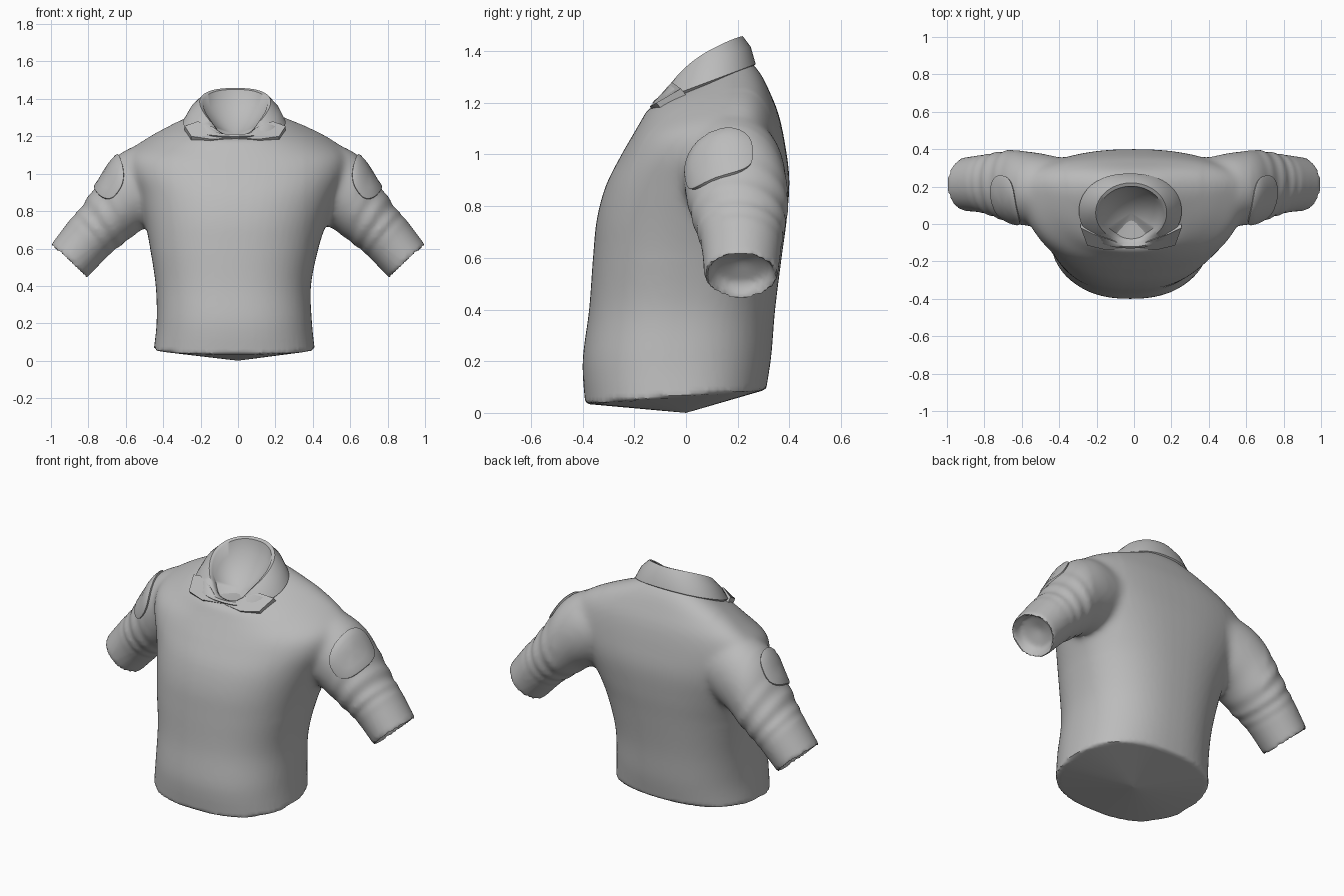
import bpy, bmesh, math
from mathutils import Vector

if "Cube" in bpy.data.objects:
    bpy.data.objects.remove(bpy.data.objects["Cube"])

grey = bpy.data.materials.new("cloth grey")
grey.diffuse_color = (0.5, 0.5, 0.5, 1)
grey.use_nodes = True
grey.node_tree.nodes["Principled BSDF"].inputs["Base Color"].default_value = grey.diffuse_color


def spline(rows, t):
    """Catmull-Rom value of a list of equal-length rows at parameter t."""
    i = min(int(t), len(rows) - 2)
    f = t - i
    p = [rows[max(0, min(len(rows) - 1, i + k))] for k in (-1, 0, 1, 2)]
    return [b + 0.5 * f * (c - a + f * (2*a - 5*b + 4*c - d + f * (3*(b - c) + d - a)))
            for a, b, c, d in zip(*p)]


def finish(bm, name, angle=40):
    bmesh.ops.recalc_face_normals(bm, faces=bm.faces)
    mesh = bpy.data.meshes.new(name)
    bm.to_mesh(mesh)
    bm.free()
    mesh.materials.append(grey)
    ob = bpy.data.objects.new(name, mesh)
    bpy.context.collection.objects.link(ob)
    select(ob)
    bpy.ops.object.shade_smooth_by_angle(angle=math.radians(angle))
    return ob


def select(*obs):
    bpy.ops.object.select_all(action='DESELECT')
    for o in obs:
        o.select_set(True)
    bpy.context.view_layer.objects.active = obs[0]


def loft(bm, rings, start=None, end=None):
    """Bridge closed rings of points, with optional fan caps to a point."""
    vs = [[bm.verts.new(p) for p in r] for r in rings]
    n = len(vs[0])
    for a, b in zip(vs, vs[1:]):
        for i in range(n):
            bm.faces.new((a[i], a[(i + 1) % n], b[(i + 1) % n], b[i]))
    for ring, tip in ((vs[0], start), (vs[-1], end)):
        if tip is not None:
            v = bm.verts.new(tip)
            for i in range(n):
                bm.faces.new((ring[i], ring[(i + 1) % n], v))


# Torso sections: front z, back z, half width, centre x, front y, side y, back y
TORSO = [
    (0.035, 0.09, .43, -.02, -.39, -.04, .31),
    (0.20, 0.22, .415, -.02, -.40, -.03, .33),
    (0.40, 0.40, .415, -.025, -.375, 0, .345),
    (0.60, 0.60, .45, -.02, -.36, .04, .37),
    (0.75, 0.75, .49, -.01, -.345, .10, .39),
    (0.88, 0.90, .54, 0, -.31, .16, .40),
    (0.99, 1.03, .59, 0, -.255, .18, .385),
    (1.06, 1.15, .575, 0, -.215, .18, .36),
    (1.12, 1.24, .46, 0, -.18, .17, .325),
    (1.17, 1.31, .33, -.01, -.15, .12, .29),
    (1.19, 1.36, .23, -.015, -.12, .07, .25)]


def torso_ring(t, n=64):
    zf, zb, w, cx, yf, yc, yb = spline(TORSO, t)
    pts = []
    for i in range(n):
        a = 2 * math.pi * i / n
        s, c = math.sin(a), math.cos(a)
        x = cx + w * math.copysign(abs(s) ** (2 / 2.35), s)
        k = abs(c) ** (2 / 2.35)
        y = yc + (yf - yc) * k if c > 0 else yc + (yb - yc) * k
        pts.append((x, y, zf + (zb - zf) * (y - yf) / (yb - yf)))
    return pts


bm = bmesh.new()
loft(bm, [torso_ring(i / 5) for i in range(51)], (0, 0, 0), (-.015, .06, 1.2))
body = finish(bm, "shirt_body")

# Sleeve sections: top x, top z, underside x, underside z, front y, back y
SLEEVE = [
    (.36, 1.13, .30, .85, .05, .34),
    (.54, 1.15, .42, .75, .00, .375),
    (.66, 1.08, .50, .71, -.01, .39),
    (.75, .95, .56, .665, .01, .395),
    (.84, .82, .65, .60, .04, .38),
    (.905, .745, .71, .545, .06, .37),
    (1.0, .62, .81, .44, .07, .355)]


def sleeve_point(t, a, scale=1.0, folds=True):
    ux, uz, lx, lz, yf, yb = spline(SLEEVE, t)
    c = Vector(((ux + lx) / 2, (yf + yb) / 2, (uz + lz) / 2))
    up = Vector(((ux - lx) / 2, 0, (uz - lz) / 2))
    if folds and 2.4 < t < 5.2:
        fade = math.sin((t - 2.4) / 2.8 * math.pi)
        scale *= 1 + .03 * fade * math.sin(t * 9 + 1.6 * math.sin(a + .6))
    return c + scale * (up * math.cos(a) - Vector((0, (yb - yf) / 2, 0)) * math.sin(a))


def sleeve(side):
    bm = bmesh.new()
    ang = [2 * math.pi * i / 40 for i in range(40)]
    rings = [[sleeve_point(i / 10, a) for a in ang] for i in range(61)]
    # hollow cuff mouth
    rings.append([sleeve_point(6, a, .92) for a in ang])
    rings.append([sleeve_point(5.6, a, .75) for a in ang])
    ctr = lambda t: (sleeve_point(t, 0, 1, False) + sleeve_point(t, math.pi, 1, False)) / 2
    loft(bm, rings, ctr(0), ctr(5.45))
    for v in bm.verts:
        v.co.x *= side
    return finish(bm, "sleeve")


def shoulder_patch(side):
    """Rounded raised patch lying on the sleeve below the shoulder."""
    bm = bmesh.new()
    n = 28

    def ring(r, scale):
        pts = []
        for i in range(n):
            a = 2 * math.pi * i / n
            s, c = math.sin(a), math.cos(a)
            t = 2.5 + .72 * r * math.copysign(abs(c) ** .75, c)
            th = math.radians(28 + 46 * r * math.copysign(abs(s) ** .75, s))
            p = sleeve_point(t, th, scale, False)
            pts.append((p.x * side, p.y, p.z))
        return pts

    tip = sleeve_point(2.5, math.radians(28), 1.06, False)
    tip.x *= side
    loft(bm, [ring(1, .96), ring(1, 1.045), ring(.93, 1.06), ring(.6, 1.06), ring(.3, 1.06)], None, tip)
    return finish(bm, "shoulder_patch_" + ("right" if side > 0 else "left"))


# Merge the torso and sleeves into one cloth surface, softening the armholes
select(body, sleeve(1), sleeve(-1))
bpy.ops.object.join()
mod = body.modifiers.new("merge", 'REMESH')
mod.mode = 'VOXEL'
mod.voxel_size = 0.014
bpy.ops.object.modifier_apply(modifier=mod.name)
bm = bmesh.new()
bm.from_mesh(body.data)
joint = [v for v in bm.verts if .36 < abs(v.co.x) < .62 and v.co.z > .6]
for _ in range(14):
    bmesh.ops.smooth_vert(bm, verts=joint, factor=.5, use_axis_x=True, use_axis_y=True, use_axis_z=True)
for _ in range(2):
    bmesh.ops.smooth_vert(bm, verts=[v for v in bm.verts if v.co.z > .13], factor=.5,
                          use_axis_x=True, use_axis_y=True, use_axis_z=True)
bm.to_mesh(body.data)
bm.free()
body.data.materials.clear()
body.data.materials.append(grey)
select(body)
bpy.ops.object.shade_smooth_by_angle(angle=math.radians(50))

for side in (1, -1):
    shoulder_patch(side)

# Folded collar: outer fall, rim, inner band and the inside of the neck
RIM = [(1.205,), (1.29,), (1.345,), (1.385,), (1.415,), (1.44,), (1.458,)]


def collar_ring(kind, n=56):
    pts = []
    for i in range(n):
        a = 2 * math.pi * (i + .5) / n
        s, c = math.sin(a), math.cos(a)
        y = .06 - .16 * c
        rim = Vector((-.015 + .19 * s, y, spline(RIM, (1 - c) * 3)[0]))
        yo = .07 - .2 * c
        hem = Vector((-.02 + .275 * math.copysign(abs(s) ** .85, s), yo, 1.2 + (yo + .13) * .375))
        if kind == "under":
            p = hem + Vector((-.03 * s, .03 * c, -.03))
        elif kind == "hem":
            p = hem
        elif kind == "fall":
            p = hem.lerp(rim, .55) + Vector((.008 * s, -.008 * c, .008))
        elif kind == "rim":
            p = rim
        elif kind == "lip":
            p = rim + Vector((-.018 * s, .018 * c, -.008))
        else:
            p = Vector((-.015, .06, 1.2)).lerp(rim, .8) - Vector((0, 0, .03))
        pts.append(p)
    return pts


bm = bmesh.new()
loft(bm, [collar_ring(k) for k in ("under", "hem", "fall", "rim", "lip", "inside")], None, (-.015, .06, 1.21))
finish(bm, "collar", 50)

# Two collar points that meet at the front opening
for side in (1, -1):
    bm = bmesh.new()
    outline = [(.01, -.125, 1.19), (.05, -.108, 1.2), (.12, -.082, 1.25), (.2, -.055, 1.28),
               (.27, -.02, 1.255), (.235, -.115, 1.2), (.13, -.14, 1.185)]
    pts = [Vector((x * side - .015, y, z)) for x, y, z in outline]
    top = [bm.verts.new(p) for p in pts]
    low = [bm.verts.new(p + Vector((0, .025, -.03))) for p in pts]
    bm.faces.new(top)
    bm.faces.new(low[::-1])
    for i in range(len(pts)):
        j = (i + 1) % len(pts)
        bm.faces.new((top[i], top[j], low[j], low[i]))
    finish(bm, "collar_point_" + ("right" if side > 0 else "left"))
